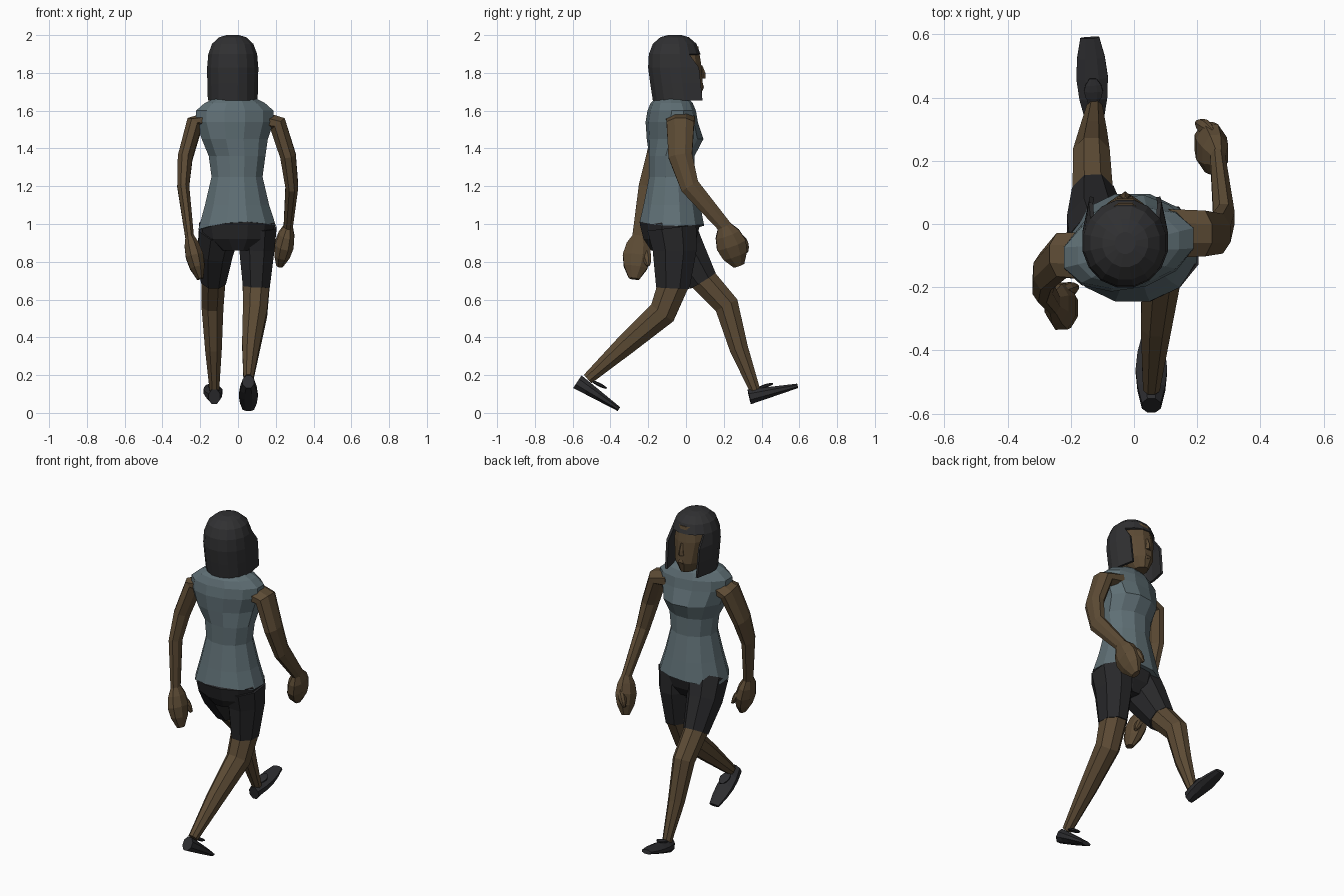
import bpy, bmesh
from math import sin, cos, pi
from mathutils import Vector

old = bpy.data.objects.get("Cube")
if old:
    bpy.data.objects.remove(old)


def material(name, red, green, blue):
    mat = bpy.data.materials.new(name)
    mat.use_nodes = True
    colour = (red, green, blue, 1)
    mat.diffuse_color = colour
    mat.node_tree.nodes["Principled BSDF"].inputs["Base Color"].default_value = colour
    return mat


shirt_blue = material("slate shirt", .115, .16, .178)
skin = material("brown skin", .108, .07, .035)
black_hair = material("black hair", .03, .03, .032)
black_cloth = material("black shorts", .021, .021, .023)
shoe_grey = material("dark shoe", .026, .026, .029)


def loft(name, points, sizes, mat, sides=8, level=False, open_base=False, edit=None):
    """Skin faceted rings of (half width, half depth) centred on the points."""
    bm = bmesh.new()
    points = [Vector(point) for point in points]
    last = len(points) - 1
    reach = 1 / cos(pi / sides)
    rings = []
    for i, (width, depth) in enumerate(sizes):
        along = points[min(i + 1, last)] - points[max(i - 1, 0)]
        along = Vector((0, 0, 1)) if level else along.normalized()
        across = Vector((1, 0, 0))
        across = (across - along * across.dot(along)).normalized() * reach
        forward = along.cross(across)
        angles = [2 * pi * (k + .5) / sides for k in range(sides)]
        rings.append([bm.verts.new(points[i] + across * width * cos(angle)
                                   + forward * depth * sin(angle)) for angle in angles])
    for lower, upper in zip(rings, rings[1:]):
        for k in range(sides):
            n = (k + 1) % sides
            bm.faces.new((lower[k], lower[n], upper[n], upper[k]))
    if not open_base:
        bm.faces.new(rings[0][::-1])
    bm.faces.new(rings[-1])
    if edit:
        edit(bm)
    bmesh.ops.recalc_face_normals(bm, faces=bm.faces[:])
    mesh = bpy.data.meshes.new(name)
    bm.to_mesh(mesh)
    bm.free()
    mesh.materials.append(mat)
    part = bpy.data.objects.new(name, mesh)
    bpy.context.collection.objects.link(part)
    return part


def stack(name, x, y, profile, mat, **options):
    """Upright part from a profile of (height, half width, half depth)."""
    return loft(name, [(x, y, z) for z, width, depth in profile],
                [(width, depth) for z, width, depth in profile], mat, level=True, **options)


def limb(name, joints, start, end, flat, mat):
    """Tapering part through the joints, fuller near its start."""
    depths = [start + (end - start) * (i / (len(joints) - 1)) ** 1.6
              for i in range(len(joints))]
    loft(name, joints, [(flat * depth, depth) for depth in depths], mat)


def straight(start, end, count=5):
    return [Vector(start).lerp(Vector(end), i / (count - 1)) for i in range(count)]


def spindle(name, start, end, width, depth, mat):
    """Rounded part, widest halfway along."""
    swell = [sin(pi * (.12 + .19 * i)) for i in range(5)]
    loft(name, straight(start, end), [(width * s, depth * s) for s in swell], mat)


def shoe(name, heel, toe):
    """Wedge that thins towards the toe."""
    loft(name, straight(heel, toe),
         [(.03 + .02 * sin(pi * i / 4), .04 - .007 * i) for i in range(5)], shoe_grey)


# Sleeveless top: slanted hem, fuller chest, twisted shoulders
def shape_shirt(bm):
    for vert in bm.verts:
        x, y, z = vert.co
        if z < 1.05:
            vert.co.z += .05 * x - .1 * abs(x) - .1 * min(0, y + .1)
        if z > 1.4:
            vert.co.y += .15 * x
            vert.co.x -= .012
        if 1.4 < z < 1.5 and y > -.07:
            vert.co.y += .3 * (y + .07)


stack("shirt", -.005, -.075, [
    (1, .205, .17), (1.1, .17, .15), (1.25, .135, .12), (1.36, .15, .12),
    (1.45, .175, .125), (1.54, .205, .13), (1.6, .205, .12), (1.64, .16, .105),
    (1.67, .1, .08)], shirt_blue, sides=12, edit=shape_shirt)

# Shorts
stack("shorts_hips", 0, -.085, [(.86, .1, .1), (.92, .18, .14), (1, .195, .16),
                                (1.05, .165, .14)], black_cloth, sides=12)
limb("left_shorts_leg", [(.1, -.075, .98), (.1, -.06, .86), (.097, -.07, .66)],
     .13, .088, .8, black_cloth)
limb("right_shorts_leg", [(-.1, -.07, .97), (-.12, -.01, .86), (-.13, .09, .7)],
     .125, .078, .85, black_cloth)

# Striding legs
limb("left_leg", [(.097, -.06, .7), (.09, -.125, .53), (.07, -.32, .36),
                  (.055, -.52, .18)], .082, .03, .88, skin)
limb("right_leg", [(-.13, .07, .73), (-.135, .215, .57), (-.13, .28, .34),
                   (-.125, .365, .12)], .072, .028, .9, skin)

# Shoes and their tongues
shoe("left_shoe", (.055, -.575, .165), (.055, -.355, .02))
shoe("right_shoe", (-.125, .335, .085), (-.14, .59, .143))
spindle("left_shoe_tongue", (.055, -.5, .17), (.055, -.42, .13), .03, .01, shoe_grey)
spindle("right_shoe_tongue", (-.127, .38, .13), (-.13, .46, .155), .03, .01, shoe_grey)

# Swinging arms, rooted inside the shoulders
limb("left_arm", [(.11, -.03, 1.55), (.21, -.03, 1.53), (.265, -.03, 1.36),
                  (.285, .02, 1.2), (.265, .21, .98)], .077, .036, .66, skin)
limb("right_arm", [(-.14, -.1, 1.55), (-.23, -.1, 1.53), (-.28, -.15, 1.35),
                   (-.29, -.2, 1.2), (-.255, -.25, .92)], .075, .036, .63, skin)

# Loosely closed hands with thumbs
spindle("left_hand", (.27, .2, 1), (.22, .28, .78), .05, .08, skin)
spindle("left_thumb", (.25, .29, .94), (.2, .32, .85), .02, .025, skin)
spindle("right_hand", (-.26, -.245, .95), (-.2, -.275, .71), .047, .075, skin)
spindle("right_thumb", (-.24, -.22, .88), (-.18, -.2, .78), .02, .025, skin)

# Neck and head, with the chin brought forward
middle = -.028


def push_chin(bm):
    for vert in bm.verts:
        vert.co.y += .2 * max(0, 1.85 - vert.co.z)


stack("neck", middle, -.065, [(1.6, .07, .065), (1.74, .055, .06)], skin)
stack("head", middle, -.025, [(1.66, .04, .06), (1.72, .075, .09), (1.85, .098, .105),
                              (1.94, .08, .09)], skin, sides=12, edit=push_chin)

# Face
stack("nose", middle, .075, [(1.77, .018, .025), (1.8, .012, .024), (1.84, .007, .01)],
      skin, sides=6)
stack("lips", middle, .08, [(1.71, .015, .01), (1.725, .028, .015), (1.74, .015, .01)],
      skin)


# Bobbed hair with a fringe: a dome shell, open over the face, sides swept forward
def shape_hair(bm):
    gone = []
    for face in bm.faces:
        centre = face.calc_center_median()
        if centre.z < 1.9 and centre.y > .02 and abs(centre.x - middle) < .112:
            gone.append(face)
    bmesh.ops.delete(bm, geom=gone, context='FACES')
    for vert in bm.verts:
        if vert.co.z < 1.88 and vert.co.y > 0:
            vert.co.y += .045
        vert.co.y += .12 * max(0, 1.85 - vert.co.z)


rises = [.995 * sin(pi / 2 * i / 6) for i in range(7)]
scales = [(1 - rise ** 5) ** .4 * (.94 + .08 * rise) for rise in rises]
hair = loft("hair", [(middle, -.06, 1.655 + .347 * rise) for rise in rises],
            [(.14 * scale, .148 * scale) for scale in scales],
            black_hair, sides=16, level=True, open_base=True, edit=shape_hair)
shell = hair.modifiers.new("thickness", 'SOLIDIFY')
shell.thickness = .014
shell.offset = -1
